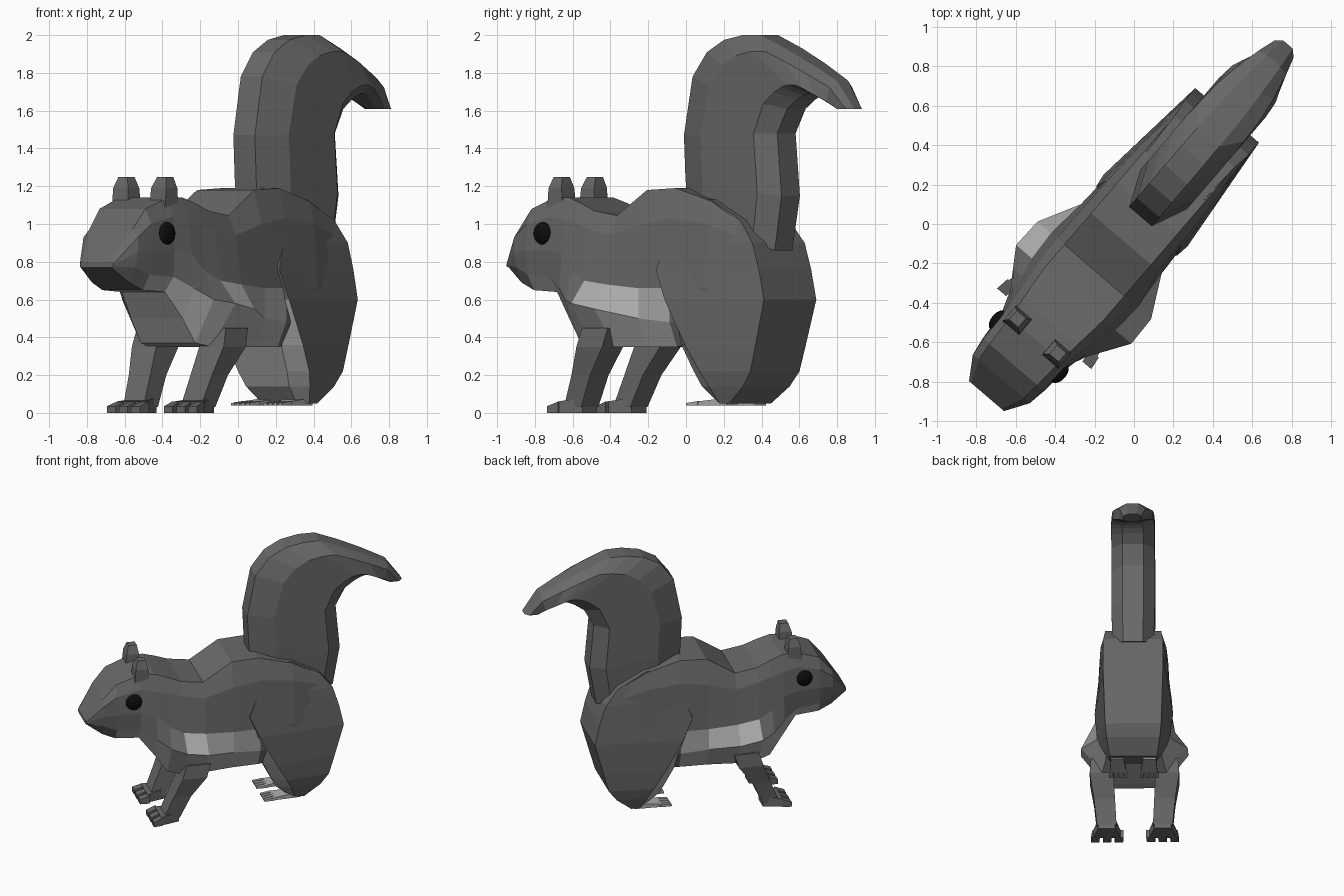
import bpy, bmesh, math
from mathutils import Matrix, Vector

# The animal stands diagonally: u runs nose to tail, v runs sideways
ANG = math.radians(49.4)
TURN = Matrix.Rotation(ANG, 4, 'Z')


def material(name, c):
    m = bpy.data.materials.new(name)
    m.diffuse_color = (*c, 1)
    return m


FUR = material("grey fur", (0.14, 0.14, 0.14))
PALE = material("pale fur", (0.42, 0.42, 0.42))
BLACK = material("black eye", (0.004, 0.004, 0.004))


def finish(name, bm, mats, rule=None):
    bmesh.ops.recalc_face_normals(bm, faces=bm.faces)
    if rule:
        for f in bm.faces:
            f.material_index = int(rule(f.calc_center_median(), f.normal))
    bm.transform(TURN)
    me = bpy.data.meshes.new(name)
    bm.to_mesh(me)
    bm.free()
    for m in mats:
        me.materials.append(m)
    ob = bpy.data.objects.new(name, me)
    bpy.context.collection.objects.link(ob)
    return ob


def loft(bm, rings):
    vs = [[bm.verts.new(p) for p in r] for r in rings]
    n = len(vs[0])
    for a, b in zip(vs, vs[1:]):
        for i in range(n):
            j = (i + 1) % n
            bm.faces.new((a[i], a[j], b[j], b[i]))
    bm.faces.new(vs[0])
    bm.faces.new(vs[-1])


def mirrored(half):
    return half + [(u, -v, z) for u, v, z in reversed(half)]


# Head, neck and chest: cross-sections from nose to back, (half width, height)
BODY = [
    (-1.15, (.10, .80), (.117, .79), (.117, .785), (.117, .775), (.10, .77)),
    (-1.035, (.15, .97), (.19, .93), (.19, .85), (.17, .77), (.13, .69)),
    (-.94, (.16, 1.08), (.20, 1.0), (.205, .86), (.19, .73), (.14, .65)),
    (-.77, (.17, 1.14), (.205, 1.04), (.22, .86), (.21, .72), (.15, .64)),
    (-.66, (.18, 1.14), (.22, 1.02), (.245, .84), (.26, .66), (.18, .50)),
    (-.57, (.19, 1.11), (.23, 1.0), (.26, .75), (.32, .60), (.19, .37)),
    (-.47, (.20, 1.07), (.24, .97), (.28, .70), (.385, .58), (.22, .35)),
    (-.31, (.20, 1.045), (.25, .94), (.29, .68), (.38, .55), (.23, .35)),
    (-.10, (.20, 1.18), (.25, 1.0), (.27, .66), (.27, .50), (.20, .35)),
    (.10, (.20, 1.19), (.245, 1.03), (.26, .66), (.25, .48), (.19, .35)),
    (.35, (.20, 1.12), (.235, 1.0), (.25, .66), (.23, .50), (.19, .38)),
    (.56, (.20, 1.0), (.21, .93), (.21, .70), (.20, .55), (.18, .45)),
]
bm = bmesh.new()
loft(bm, [mirrored([(s[0], w, z) for w, z in s[1:]]) for s in BODY])
finish("head_and_body", bm, [FUR, PALE],
       lambda c, n: -.98 < c.x < .1 and (c.z < .655 or (c.z < .71 and n.z < -.2)))

# Rump: levels from bottom to top with front, side and back (u, half width)
RUMP = [
    (.05, .34, .12, .38, .17, .447, .17),
    (.14, .24, .15, .34, .21, .56, .19),
    (.22, .20, .17, .30, .24, .62, .20),
    (.36, .13, .19, .22, .265, .66, .205),
    (.60, .05, .20, .09, .28, .726, .213),
    (.76, .00, .20, .02, .27, .69, .213),
    (.90, .05, .20, .08, .25, .645, .213),
    (1.02, .10, .18, .15, .225, .55, .20),
    (1.13, .15, .15, .20, .195, .34, .19),
]
bm = bmesh.new()
loft(bm, [mirrored([(r[i], r[i + 1], r[0]) for i in (1, 3, 5)]) for r in RUMP])
finish("rump", bm, [FUR, PALE], lambda c, n: n.x < -.35 and c.z < .5)

# Tail: outer edge (u, z), inner edge (u, z) and width factor
TAIL = [
    (.07, 1.10, .68, .86, .95), (.06, 1.25, .73, 1.15, 1), (.05, 1.47, .70, 1.48, 1),
    (.11, 1.78, .77, 1.61, 1), (.21, 1.91, .84, 1.66, 1), (.33, 1.975, .88, 1.68, 1),
    (.46, 2.0, .91, 1.69, 1), (.58, 2.0, .94, 1.69, .97), (.75, 1.93, .97, 1.68, .93),
    (.92, 1.85, 1.0, 1.66, .8), (1.09, 1.76, 1.05, 1.63, .6), (1.2, 1.61, 1.09, 1.61, .42),
]
bm = bmesh.new()
rings = []
for ou, oz, iu, iz, k in TAIL:
    rings.append(mirrored([(ou + (iu - ou) * t, w * k, oz + (iz - oz) * t)
                           for t, w in ((0, .075), (.28, .155), (.85, .155), (1, .075))]))
loft(bm, rings)
finish("tail", bm, [FUR])


def rect(u0, u1, v0, v1, z, s):
    return [(u0, s * v0, z), (u1, s * v0, z), (u1, s * v1, z), (u0, s * v1, z)]


def block(bm, u0, u1, va, vb, z0, za, zb, s):
    """Low wedge from u0 (sides va, top za) to u1 (sides vb, top zb)."""
    loft(bm, [[(u, s * v[0], z0), (u, s * v[1], z0), (u, s * v[1], z), (u, s * v[0], z)]
              for u, v, z in ((u0, va, za), (u1, vb, zb))])


for s, side in ((1, "left"), (-1, "right")):
    # Front leg with splayed paw and toes
    bm = bmesh.new()
    loft(bm, [rect(-.62, -.50, .13, .27, .03, s), rect(-.55, -.42, .14, .29, .20, s),
              rect(-.49, -.31, .15, .32, .35, s), rect(-.46, -.28, .16, .31, .45, s)])
    block(bm, -.64, -.50, (.10, .30), (.14, .26), 0, .06, .08, s)
    for c in (.115, .2, .285):
        block(bm, -.70, -.63, (c - .03, c + .03), (c - .035, c + .02), 0, .035, .06, s)
    finish(side + "_front_leg", bm, [FUR])

    # Hind foot with toes
    bm = bmesh.new()
    block(bm, .22, .42, (.05, .17), (.07, .16), .04, .06, .08, s)
    for c in (.06, .095, .13, .165):
        block(bm, .15, .23, (c - .012, c + .012), (c - .015, c + .01), .04, .052, .062, s)
    finish(side + "_hind_foot", bm, [PALE])

    # Ear
    bm = bmesh.new()
    loft(bm, [rect(-.81, -.70, .075, .185, 1.08, s), rect(-.80, -.71, .08, .185, 1.19, s),
              rect(-.78, -.72, .105, .165, 1.25, s)])
    finish(side + "_ear", bm, [FUR])

    # Eye
    bm = bmesh.new()
    bmesh.ops.create_uvsphere(bm, u_segments=16, v_segments=10, radius=.06)
    bmesh.ops.scale(bm, verts=bm.verts, vec=Vector((1, .6, 1)))
    bmesh.ops.translate(bm, verts=bm.verts, vec=Vector((-.82, s * .205, .95)))
    finish(side + "_eye", bm, [BLACK])
